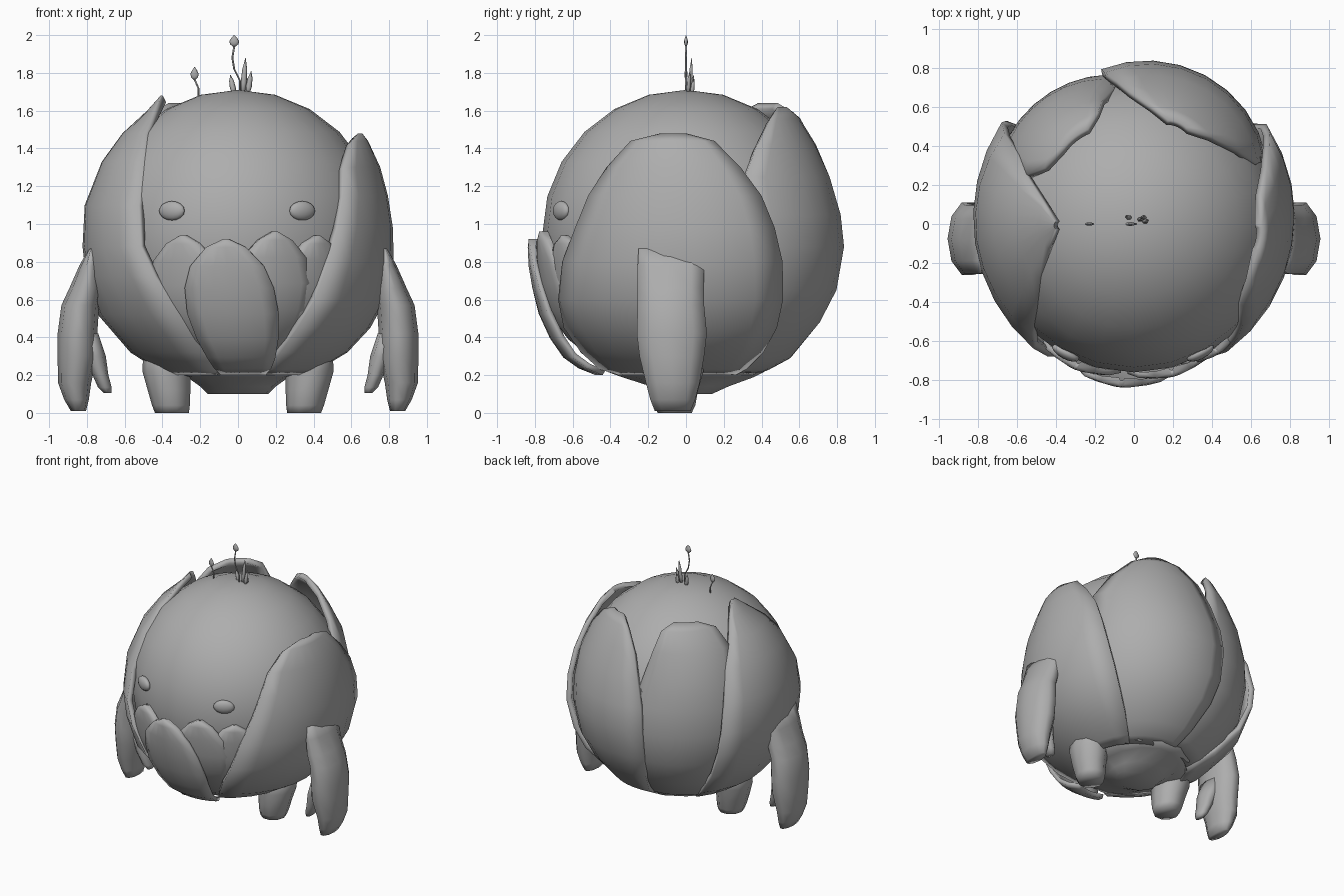
import bpy, bmesh, math
from mathutils import Vector

grey = bpy.data.materials.new("plain_grey")
grey.diffuse_color = (0.42, 0.42, 0.42, 1)


def finish(name, bm, angle=50):
    bmesh.ops.recalc_face_normals(bm, faces=bm.faces)
    me = bpy.data.meshes.new(name)
    bm.to_mesh(me)
    bm.free()
    ob = bpy.data.objects.new(name, me)
    bpy.context.collection.objects.link(ob)
    me.materials.append(grey)
    bpy.ops.object.select_all(action='DESELECT')
    ob.select_set(True)
    bpy.context.view_layer.objects.active = ob
    bpy.ops.object.shade_smooth_by_angle(angle=math.radians(angle))
    return ob


def ellipsoid(name, loc, scale, seg=24, rings=12, turn=0):
    bm = bmesh.new()
    bmesh.ops.create_uvsphere(bm, u_segments=seg, v_segments=rings, radius=1)
    ob = finish(name, bm)
    ob.location, ob.scale, ob.rotation_euler.z = loc, scale, turn
    return ob


def loft(name, rings, n=10):
    """Rings of (centre x, y, z, radius x, radius y), capped at both ends."""
    bm = bmesh.new()
    loops = []
    for x, y, z, rx, ry in rings:
        loops.append([bm.verts.new((x + rx * math.cos(2 * math.pi * i / n),
                                    y + ry * math.sin(2 * math.pi * i / n), z)) for i in range(n)])
    for a, b in zip(loops, loops[1:]):
        for i in range(n):
            bm.faces.new((a[i], a[(i + 1) % n], b[(i + 1) % n], b[i]))
    bm.faces.new(loops[0])
    bm.faces.new(loops[-1])
    return finish(name, bm, 100)


def leaf(name, rows, thick=0.04, cols=8):
    """Curved leaf round the body. Rows: height, start and end angle, radius at start, middle and end."""
    bm = bmesh.new()
    grid = []
    for z, a0, a1, r0, rm, r1 in rows:
        line = []
        for i in range(cols + 1):
            u = i / cols
            a = math.radians(a0 + (a1 - a0) * u)
            r = r0 + (r1 - r0) * u + (rm - (r0 + r1) / 2) * (1 - (2 * u - 1) ** 2)
            line.append((r * math.cos(a), r * math.sin(a), z))
        grid.append(line)
    outer = [[bm.verts.new(p) for p in line] for line in grid]
    # inner skin is pulled towards the body centre
    c = Vector((0, 0, 0.95))
    inner = [[bm.verts.new(Vector(p) - (Vector(p) - c).normalized() * thick) for p in line] for line in grid]
    m = len(rows)
    for j in range(m - 1):
        for i in range(cols):
            for g in (outer, inner):
                bm.faces.new((g[j][i], g[j][i + 1], g[j + 1][i + 1], g[j + 1][i]))
        for i in (0, cols):
            bm.faces.new((outer[j][i], outer[j + 1][i], inner[j + 1][i], inner[j][i]))
    for j in (0, m - 1):
        for i in range(cols):
            bm.faces.new((outer[j][i], outer[j][i + 1], inner[j][i + 1], inner[j][i]))
    return finish(name, bm, 100)


# round body and the pad below it
ellipsoid("body", (0, 0, 0.95), (0.76, 0.76, 0.76))
loft("belly_pad", [(0, 0.02, 0.1, 0.16, 0.12), (0, 0.02, 0.14, 0.2, 0.21),
                   (0, 0.01, 0.19, 0.27, 0.36), (0, 0, 0.215, 0.38, 0.42), (0, 0, 0.3, 0.42, 0.44)], 14)

# four large leaves wrapped round the body
leaf("right_leaf", [
    (1.48, -12, 0, 0.65, 0.66, 0.65), (1.44, -26, 13, 0.67, 0.69, 0.67), (1.3, -37, 23, 0.7, 0.75, 0.74),
    (1.15, -43, 30, 0.76, 0.79, 0.8), (0.98, -48, 34, 0.79, 0.815, 0.84), (0.8, -54, 37, 0.81, 0.82, 0.85),
    (0.6, -59, 40, 0.79, 0.78, 0.8), (0.45, -64, 42, 0.72, 0.70, 0.72), (0.32, -68, 44, 0.6, 0.58, 0.59),
    (0.23, -72, 45, 0.48, 0.43, 0.45), (0.2, -73, 45, 0.37, 0.37, 0.37)])
leaf("left_leaf", [
    (1.68, 178, 184, 0.4, 0.41, 0.4), (1.6, 166, 196, 0.48, 0.48, 0.46), (1.48, 156, 210, 0.6, 0.61, 0.56),
    (1.33, 149, 221, 0.7, 0.72, 0.66), (1.1, 145, 227, 0.81, 0.81, 0.77), (0.88, 142.5, 231, 0.855, 0.82, 0.82),
    (0.72, 141, 237, 0.84, 0.8, 0.81), (0.52, 139, 245, 0.76, 0.74, 0.75), (0.32, 136, 251, 0.58, 0.57, 0.59),
    (0.23, 135, 254, 0.45, 0.43, 0.47), (0.2, 135, 255, 0.37, 0.37, 0.37)])
leaf("back_right_leaf", [
    (1.62, 60, 72, 0.56, 0.57, 0.56), (1.56, 48, 82, 0.6, 0.62, 0.61), (1.42, 35, 92, 0.66, 0.7, 0.68),
    (1.25, 26, 97, 0.71, 0.78, 0.74), (1.05, 26, 101, 0.74, 0.83, 0.79), (0.88, 27, 102, 0.76, 0.845, 0.81),
    (0.65, 29, 102, 0.73, 0.8, 0.78), (0.48, 32, 101, 0.66, 0.71, 0.7), (0.29, 38, 97, 0.52, 0.55, 0.55),
    (0.23, 40, 96, 0.42, 0.44, 0.44), (0.2, 40, 96, 0.37, 0.37, 0.37)])
leaf("back_left_leaf", [
    (1.64, 116, 134, 0.54, 0.54, 0.53), (1.59, 108, 148, 0.6, 0.59, 0.54), (1.45, 104, 156, 0.66, 0.67, 0.61),
    (1.25, 99, 156, 0.7, 0.75, 0.69), (1.05, 95, 154, 0.74, 0.79, 0.75), (0.85, 92, 153, 0.76, 0.8, 0.77),
    (0.62, 92, 152, 0.72, 0.76, 0.73), (0.42, 92, 148, 0.62, 0.65, 0.62), (0.26, 92, 145, 0.47, 0.48, 0.47),
    (0.2, 92, 142, 0.37, 0.37, 0.37)])


# small overlapping petals under the face: middle angle, tip height, half width, radius offset
SIDE = [(0.0, 0.06, 0.79), (0.06, 0.4, 0.795), (0.18, 0.75, 0.79), (0.36, 1.0, 0.77),
        (0.55, 0.97, 0.73), (0.75, 0.85, 0.62), (0.92, 0.7, 0.46), (1.0, 0.65, 0.36)]
FRONT = [(0.0, 0.06, 0.835), (0.06, 0.4, 0.84), (0.2, 0.75, 0.835), (0.36, 0.93, 0.815),
         (0.55, 1.0, 0.78), (0.73, 0.97, 0.72), (0.87, 0.9, 0.65), (0.95, 0.86, 0.57), (1.0, 0.8, 0.48)]


def petal(name, mid, top, half, off, shape=SIDE, drift=0):
    rows = []
    for t, w, r in shape:
        a = mid + drift * t * t
        rows.append((top - t * (top - 0.2), a - half * w, a + half * w,
                     r + off - 0.015, r + off, r + off - 0.015))
    leaf(name, rows, 0.03, 6)


petal("front_petal", 265.5, 0.92, 18.5, 0, FRONT, 8)
petal("left_petal", 248, 0.94, 17, 0.01)
petal("right_petal", 284.5, 0.96, 17, 0.013)
petal("outer_right_petal", 303, 0.94, 16, 0.0)

# eyes
for side, x in (("left", -0.35), ("right", 0.34)):
    ellipsoid(side + "_eye", (x, -0.66, 1.07), (0.076, 0.032, 0.051), 16, 8,
              math.radians(28 if x > 0 else -28))

# arms with thumbs, and legs
for side, s in (("left", -1), ("right", 1)):
    loft(side + "_arm", [(s * x, y, z, rx, ry) for x, y, z, rx, ry in [
        (0.775, -0.08, 0.87, 0.015, 0.18), (0.785, -0.08, 0.78, 0.055, 0.185),
        (0.805, -0.08, 0.66, 0.088, 0.185), (0.835, -0.08, 0.57, 0.1, 0.185),
        (0.85, -0.075, 0.42, 0.105, 0.195), (0.85, -0.075, 0.3, 0.105, 0.18),
        (0.865, -0.07, 0.16, 0.088, 0.15), (0.855, -0.07, 0.07, 0.065, 0.125),
        (0.845, -0.07, 0.01, 0.04, 0.1)]])
    loft(side + "_thumb", [(s * x, y, z, rx, ry) for x, y, z, rx, ry in [
        (0.79, -0.09, 0.42, 0.05, 0.11), (0.758, -0.1, 0.3, 0.058, 0.09),
        (0.728, -0.1, 0.2, 0.042, 0.07), (0.705, -0.1, 0.135, 0.036, 0.055),
        (0.69, -0.1, 0.105, 0.02, 0.035)]], 8)
    loft(side + "_leg", [(s * x, y, z, rx, ry) for x, y, z, rx, ry in [
        (0.35, -0.06, 0.0, 0.09, 0.095), (0.355, -0.06, 0.04, 0.1, 0.115),
        (0.365, -0.06, 0.12, 0.113, 0.13), (0.378, -0.05, 0.22, 0.128, 0.15),
        (0.37, -0.04, 0.36, 0.13, 0.16)]])


# sprouts on top: stalks with flat buds, and blades
def sprout(name, path, bud_h, bud_r):
    loft(name + "_stalk", [(x, y, z, 0.005, 0.005) for x, y, z in path], 6)
    x, y, z = path[-1]
    loft(name + "_bud", [(x, y, z + bud_h * t, bud_r * w, bud_r * w * 0.4) for t, w in
                         ((0, 0.3), (0.2, 0.85), (0.45, 1), (0.75, 0.6), (1, 0.08))], 8)


sprout("tall_sprout", [(0.01, 0, 1.68), (0.01, 0, 1.76), (-0.02, 0, 1.82),
                       (-0.03, 0, 1.88), (-0.02, 0, 1.94)], 0.06, 0.026)
sprout("short_sprout", [(-0.21, 0, 1.66), (-0.21, 0, 1.72), (-0.23, 0, 1.765)], 0.065, 0.022)
for i, (x, y, top, lean) in enumerate([(0.025, 0.02, 1.88, 0.015), (0.05, 0.01, 1.81, 0.02),
                                       (-0.02, 0.03, 1.79, -0.02), (0.05, 0.03, 1.77, 0.0)]):
    loft("blade_%d" % (i + 1), [(x + lean * t, y + 0.01 * t, 1.68 + (top - 1.68) * t, 0.016 * w, 0.012 * w)
                                for t, w in ((0, 0.5), (0.35, 1), (0.7, 0.8), (1, 0.05))], 6)
